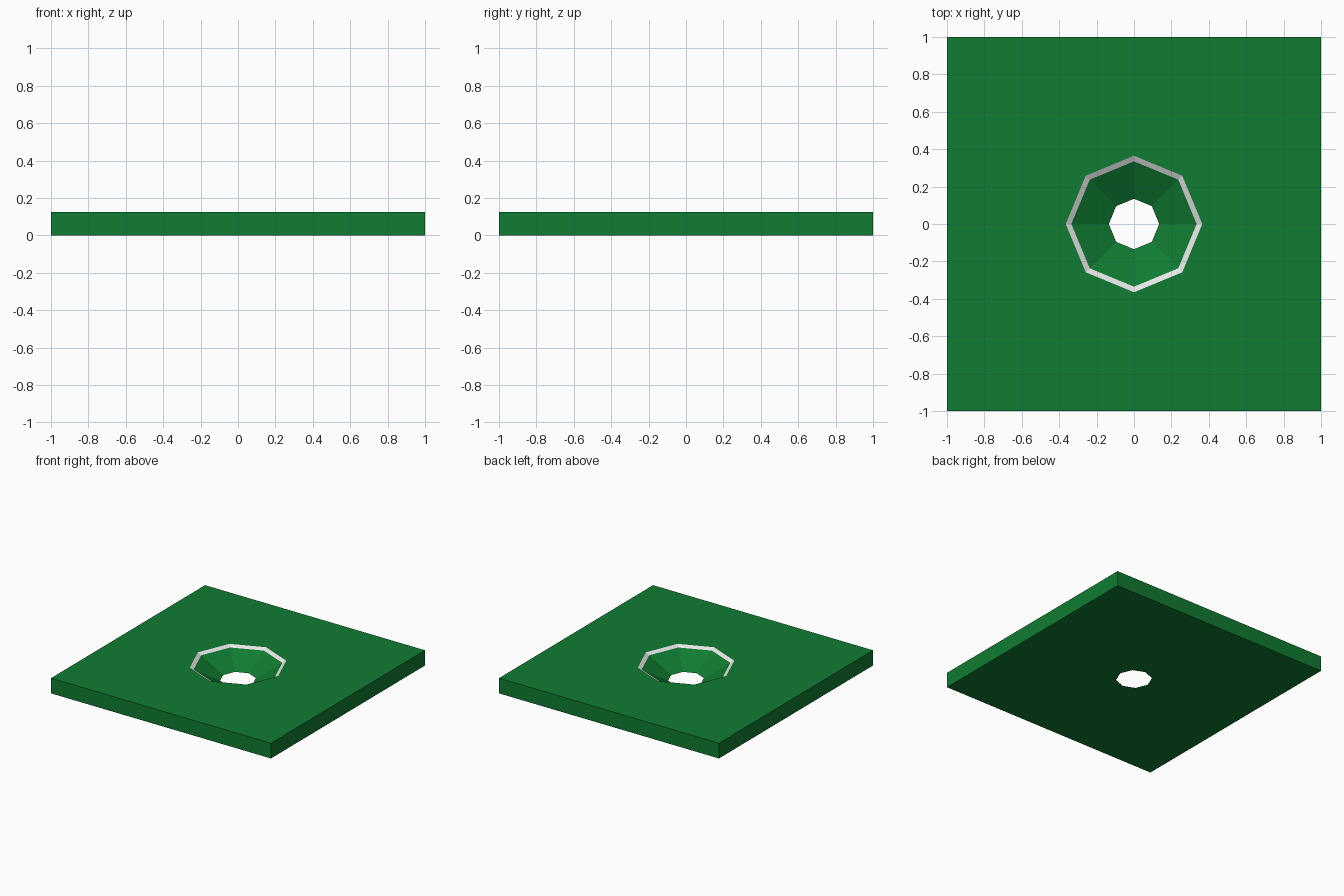
import bpy, bmesh, math

if "Cube" in bpy.data.objects:
    bpy.data.objects.remove(bpy.data.objects["Cube"])

H = 0.125                                   # plate thickness
R_TOP, R_RING, R_HOLE = 0.365, 0.335, 0.135  # octagon radii
SIDES = 8


def material(name, rgb):
    m = bpy.data.materials.new(name)
    m.diffuse_color = (*rgb, 1)
    m.use_nodes = True
    m.node_tree.nodes["Principled BSDF"].inputs["Base Color"].default_value = m.diffuse_color
    return m


green = material("green", (0.005, 0.2, 0.032))
white = material("white", (0.9, 0.9, 0.9))

bm = bmesh.new()


def octagon(r, z):
    return [bm.verts.new((r * math.cos(i * math.tau / SIDES),
                          r * math.sin(i * math.tau / SIDES), z)) for i in range(SIDES)]


def square(z):
    # eight points, matching the octagon directions (corners and edge middles)
    pts = [(1, 0), (1, 1), (0, 1), (-1, 1), (-1, 0), (-1, -1), (0, -1), (1, -1)]
    return [bm.verts.new((x, y, z)) for x, y in pts]


def bridge(a, b, mat=0):
    for i in range(SIDES):
        j = (i + 1) % SIDES
        bm.faces.new((a[i], a[j], b[j], b[i])).material_index = mat


# Rings from underside, up the outer edge, then down the funnel
z_ring = H * (R_RING - R_HOLE) / (R_TOP - R_HOLE)
low, high = square(0), square(H)
rim, ring, hole = octagon(R_TOP, H), octagon(R_RING, z_ring), octagon(R_HOLE, 0)
bridge(low, high)        # outer edge
bridge(high, rim)        # top
bridge(rim, ring, 1)     # white band
bridge(ring, hole)       # funnel
bridge(hole, low)        # underside
bmesh.ops.recalc_face_normals(bm, faces=bm.faces)

mesh = bpy.data.meshes.new("plate_with_funnel_hole")
bm.to_mesh(mesh)
bm.free()
mesh.materials.append(green)
mesh.materials.append(white)
plate = bpy.data.objects.new("plate_with_funnel_hole", mesh)
bpy.context.collection.objects.link(plate)
